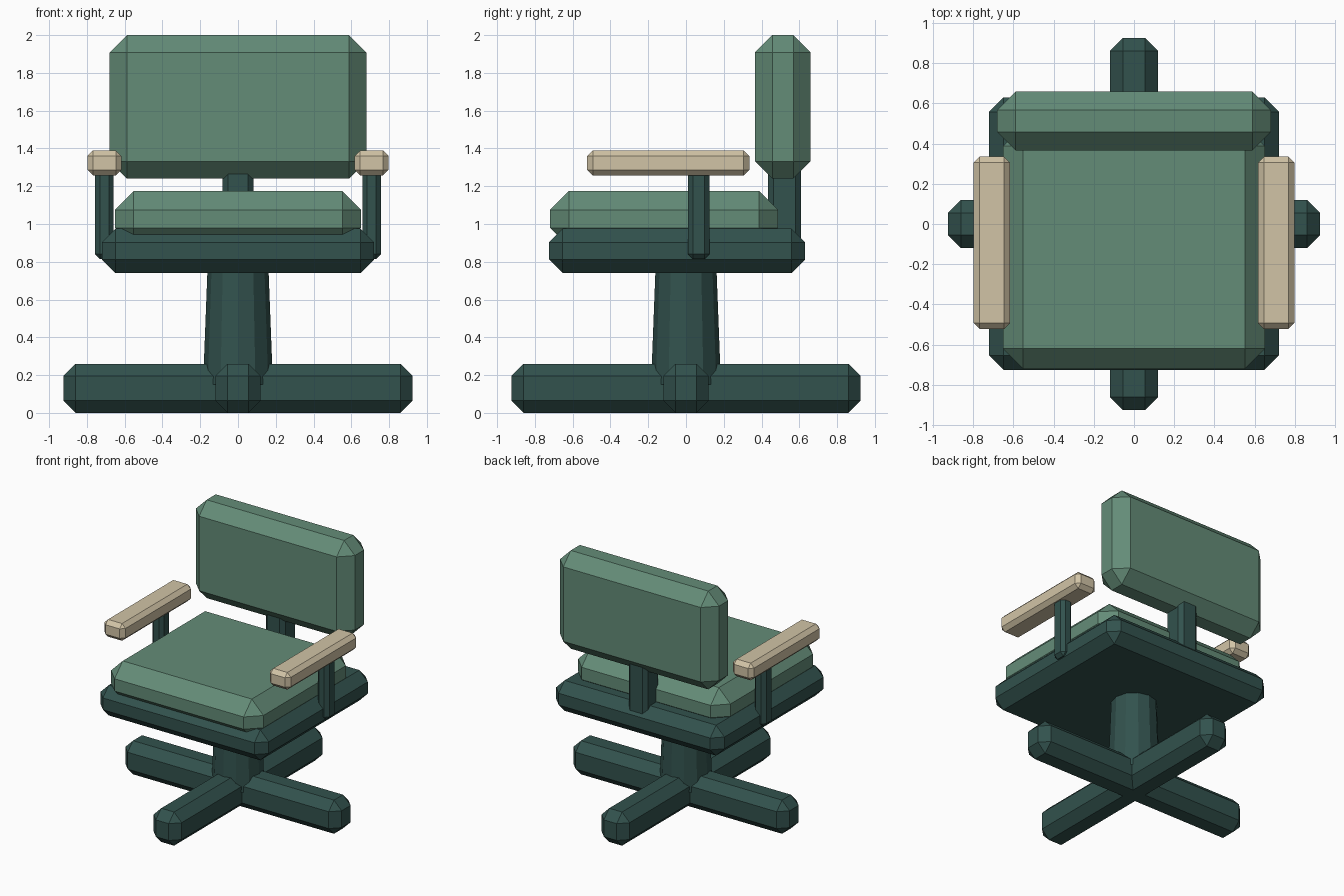
import bpy, bmesh
from mathutils import Matrix, Vector

cube = bpy.data.objects.get("Cube")
if cube:
    bpy.data.objects.remove(cube, do_unlink=True)


def make_material(name, color):
    mat = bpy.data.materials.new(name)
    mat.use_nodes = True
    mat.diffuse_color = (*color, 1)
    mat.node_tree.nodes["Principled BSDF"].inputs["Base Color"].default_value = (*color, 1)
    return mat


GREEN = make_material("sage green", (0.127, 0.262, 0.187))
TEAL = make_material("dark teal", (0.032, 0.084, 0.075))
CREAM = make_material("cream", (0.64, 0.55, 0.38))


def finish(name, bm, mat):
    mesh = bpy.data.meshes.new(name)
    bm.to_mesh(mesh)
    bm.free()
    mesh.materials.append(mat)
    obj = bpy.data.objects.new(name, mesh)
    bpy.context.collection.objects.link(obj)
    return obj


def chamfer_box(name, mat, x, y, z, chamfer):
    """Box spanning the given (low, high) ranges with chamfered edges."""
    spans = (x, y, z)
    center = Vector([(a + b) / 2 for a, b in spans])
    size = Vector([b - a for a, b in spans])
    bm = bmesh.new()
    bmesh.ops.create_cube(bm, size=1, matrix=Matrix.LocRotScale(center, None, size))
    bmesh.ops.bevel(bm, geom=bm.edges[:], offset=chamfer, segments=1,
                    affect='EDGES', profile=0.5)
    return finish(name, bm, mat)


# Crossed floor base
long, half = (-0.925, 0.925), (-0.12, 0.12)
chamfer_box("base_bar_side", TEAL, long, half, (0, 0.26), 0.065)
chamfer_box("base_bar_front", TEAL, half, long, (0, 0.26), 0.065)

# Tapered twelve-sided column
bm = bmesh.new()
bmesh.ops.create_cone(bm, cap_ends=True, segments=12, radius1=0.185, radius2=0.16,
                      depth=0.65, matrix=Matrix.Translation((0, 0, 0.475)))
finish("column", bm, TEAL)

# Seat
chamfer_box("seat_pan", TEAL, (-0.72, 0.72), (-0.725, 0.63), (0.74, 0.975), 0.072)
chamfer_box("seat_cushion", GREEN, (-0.652, 0.652), (-0.72, 0.487), (0.88, 1.175), 0.1)

# Backrest and its post
chamfer_box("back_post", TEAL, (-0.083, 0.083), (0.433, 0.61), (0.86, 1.4), 0.03)
chamfer_box("backrest", GREEN, (-0.68, 0.68), (0.365, 0.66), (1.24, 2.0), 0.092)

# Arms, one on each side
for side, s in (("right", -1), ("left", 1)):
    chamfer_box(side + "_arm_post", TEAL, sorted((s * 0.658, s * 0.757)),
                (0.01, 0.125), (0.815, 1.3), 0.026)
    chamfer_box(side + "_armrest", CREAM, sorted((s * 0.617, s * 0.797)),
                (-0.523, 0.335), (1.257, 1.39), 0.03)
